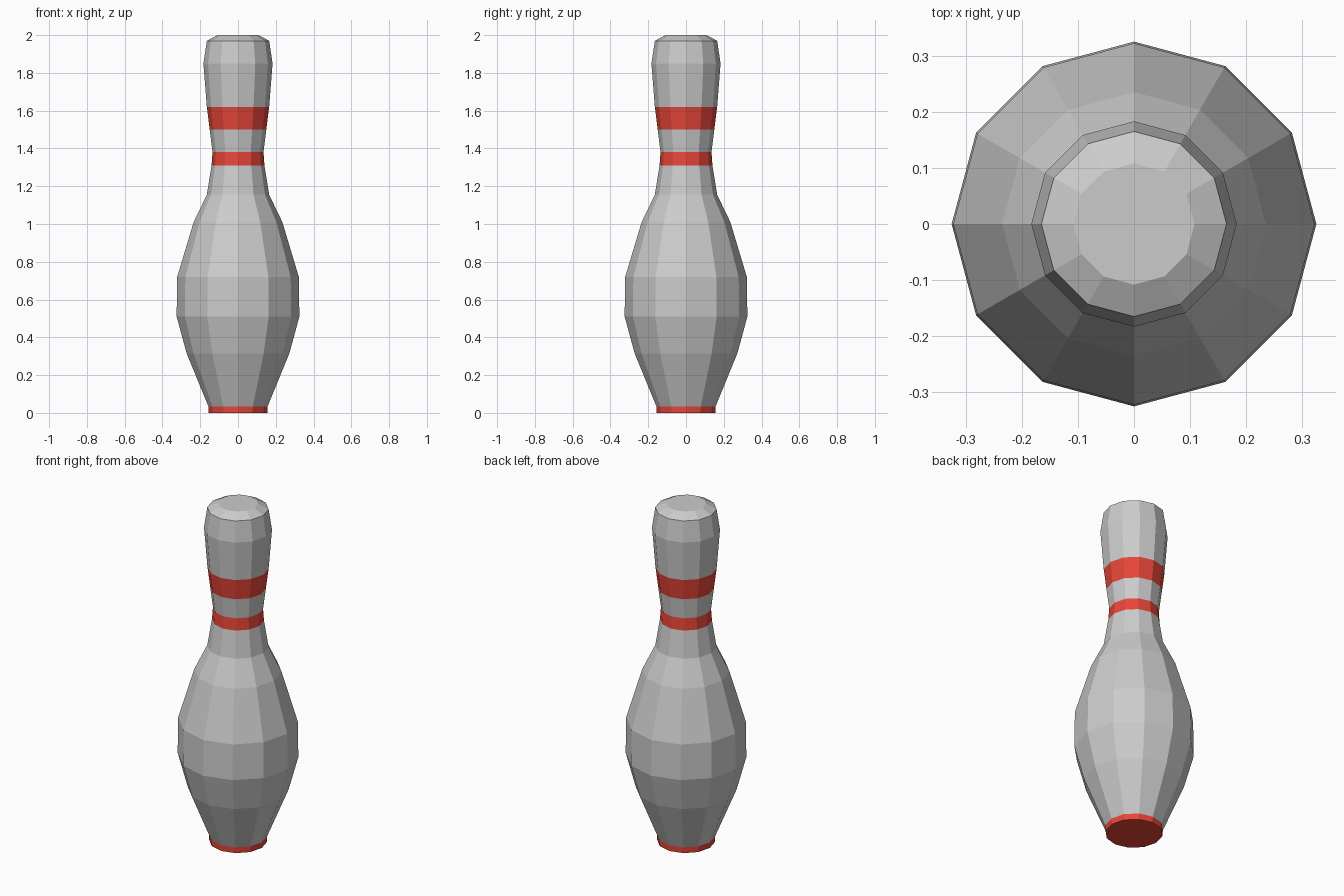
import bpy, bmesh
from math import cos, sin, tau

if "Cube" in bpy.data.objects:
    bpy.data.objects.remove(bpy.data.objects["Cube"])

SIDES = 12
# Profile from base to crown: (radius, height, is the band above this ring red)
PROFILE = [
    (0.155, 0.00, True), (0.157, 0.035, False), (0.272, 0.315, False),
    (0.325, 0.51, False), (0.322, 0.72, False), (0.235, 1.01, False),
    (0.165, 1.155, False), (0.14, 1.31, True), (0.135, 1.38, False),
    (0.15, 1.50, True), (0.165, 1.62, False), (0.183, 1.85, False),
    (0.165, 1.97, False), (0.108, 2.00, False),
]

red = bpy.data.materials.new("red_band")
red.diffuse_color = (0.8, 0.06, 0.04, 1)
red.use_nodes = True
red.node_tree.nodes["Principled BSDF"].inputs["Base Color"].default_value = red.diffuse_color

# Lathe the pin from rings of the profile
bm = bmesh.new()
rings = [[bm.verts.new((r * cos(tau * i / SIDES), r * sin(tau * i / SIDES), z))
          for i in range(SIDES)] for r, z, _ in PROFILE]
for (_, _, is_red), low, high in zip(PROFILE, rings, rings[1:]):
    for i in range(SIDES):
        j = (i + 1) % SIDES
        face = bm.faces.new((low[i], low[j], high[j], high[i]))
        face.material_index = int(is_red)

# Red underside and flat crown
bm.faces.new(rings[0][::-1]).material_index = 1
bm.faces.new(rings[-1])

mesh = bpy.data.meshes.new("bowling_pin")
mesh.materials.append(None)
mesh.materials.append(red)
bm.to_mesh(mesh)
bm.free()
pin = bpy.data.objects.new("bowling_pin", mesh)
bpy.context.collection.objects.link(pin)
